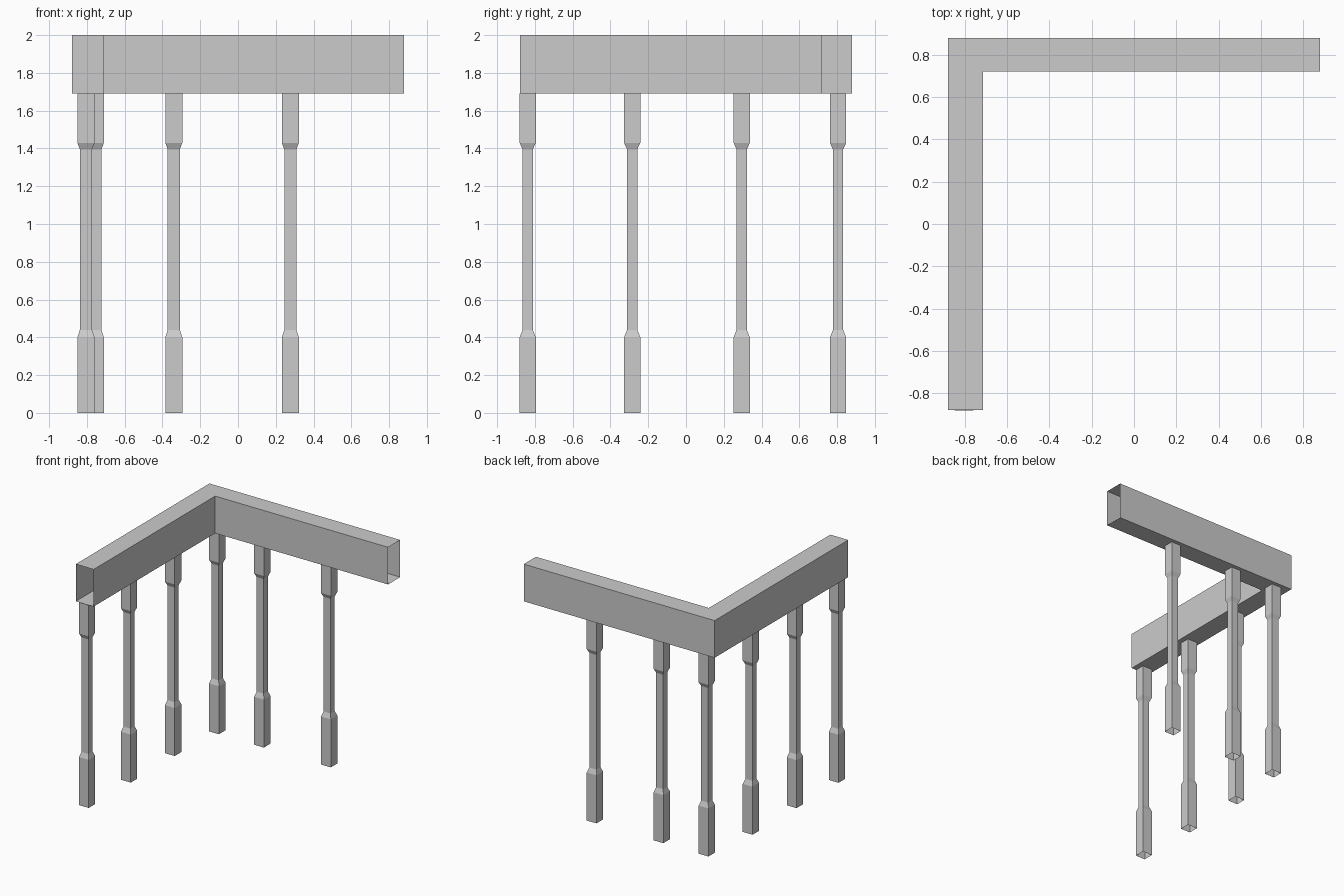
import bpy
import bmesh

cube = bpy.data.objects.get("Cube")
if cube:
    bpy.data.objects.remove(cube, do_unlink=True)

# Single flat grey
grey = bpy.data.materials.new("light_grey")
grey.use_nodes = True
COLOUR = (0.6, 0.6, 0.6, 1)
grey.diffuse_color = COLOUR
grey.node_tree.nodes["Principled BSDF"].inputs["Base Color"].default_value = COLOUR


def finish(name, bm, location=(0, 0, 0)):
    mesh = bpy.data.meshes.new(name)
    bm.to_mesh(mesh)
    bm.free()
    mesh.materials.append(grey)
    obj = bpy.data.objects.new(name, mesh)
    obj.location = location
    bpy.context.collection.objects.link(obj)
    return obj


def loft(bm, loops):
    """Join successive closed loops of points with quads, leaving the ends open."""
    rings = [[bm.verts.new(p) for p in loop] for loop in loops]
    for low, high in zip(rings, rings[1:]):
        n = len(low)
        for i in range(n):
            j = (i + 1) % n
            bm.faces.new((low[i], low[j], high[j], high[i]))
    bmesh.ops.recalc_face_normals(bm, faces=bm.faces)


def rectangle(hx, hy, z):
    return [(-hx, -hy, z), (hx, -hy, z), (hx, hy, z), (-hx, hy, z)]


# Hollow mitred beam: a box section carried round the corner, open at both ends
OUT, IN, BOTTOM, TOP = 0.88, 0.715, 1.69, 2.0


def section(outer, inner):
    return [(*outer, BOTTOM), (*inner, BOTTOM), (*inner, TOP), (*outer, TOP)]


bm = bmesh.new()
loft(bm, [section((-OUT, -OUT), (-IN, -OUT)),
          section((-OUT, OUT), (-IN, IN + 0.005)),
          section((OUT, OUT), (OUT, IN + 0.005))])
finish("corner_beam", bm)

# Posts: thick square blocks at foot and head, slim shaft between, open ends
THICK, SLIM = (0.045, 0.043), (0.032, 0.027)
PROFILE = [(THICK, 0), (THICK, 0.40), (SLIM, 0.44),
           (SLIM, 1.395), (THICK, 1.43), (THICK, BOTTOM)]
POSTS = {
    "front_post": (-0.805, -0.838),
    "side_post_front": (-0.805, -0.285),
    "side_post_back": (-0.805, 0.295),
    "corner_post": (-0.755, 0.805),
    "back_post_inner": (-0.34, 0.805),
    "back_post_outer": (0.277, 0.805),
}
for name, (x, y) in POSTS.items():
    bm = bmesh.new()
    loft(bm, [rectangle(*half, z) for half, z in PROFILE])
    finish(name, bm, (x, y, 0))
